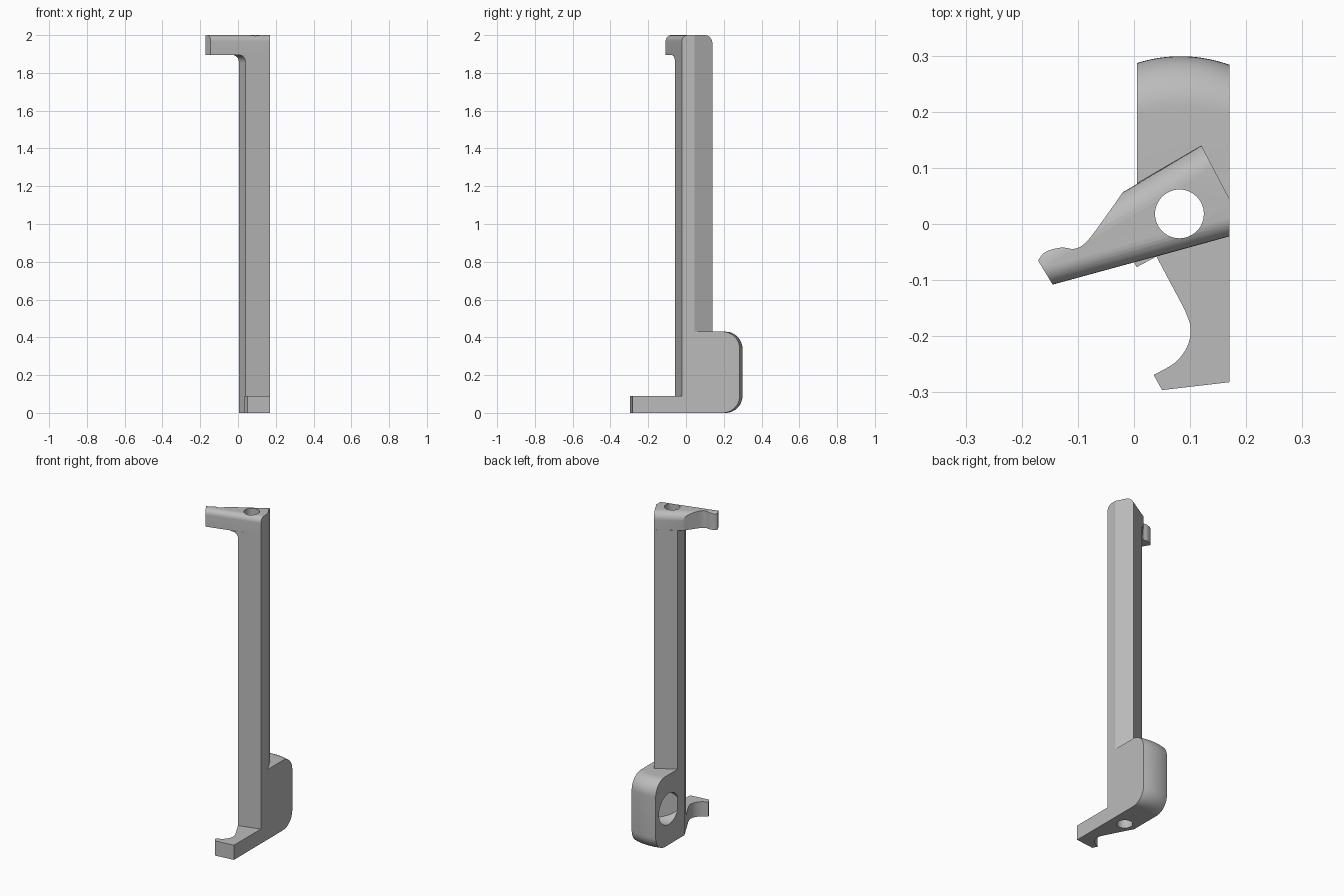
import bpy
import bmesh
from math import sin, cos, pi
from mathutils import Vector

cube = bpy.data.objects.get("Cube")
if cube:
    bpy.data.objects.remove(cube, do_unlink=True)

grey = bpy.data.materials.new("plain grey")
grey.use_nodes = True
grey.diffuse_color = (0.5, 0.5, 0.5, 1)
grey.node_tree.nodes["Principled BSDF"].inputs["Base Color"].default_value = grey.diffuse_color


def make_object(name, bm):
    bmesh.ops.recalc_face_normals(bm, faces=bm.faces)
    mesh = bpy.data.meshes.new(name)
    bm.to_mesh(mesh)
    bm.free()
    mesh.materials.append(grey)
    obj = bpy.data.objects.new(name, mesh)
    bpy.context.collection.objects.link(obj)
    return obj


def loft(sections):
    """Closed solid through matching rings of points."""
    bm = bmesh.new()
    rings = [[bm.verts.new(p) for p in s] for s in sections]
    for a, b in zip(rings, rings[1:]):
        for i in range(len(a)):
            j = (i + 1) % len(a)
            bm.faces.new((a[i], a[j], b[j], b[i]))
    bm.faces.new(rings[0])
    bm.faces.new(rings[-1])
    bmesh.ops.recalc_face_normals(bm, faces=bm.faces)
    return bm


def prism(outline, z0, z1):
    return loft([[(x, y, z) for x, y in outline] for z in (z0, z1)])


def arc(cx, cy, r, start, end, n=12):
    return [(cx + r * cos(start + (end - start) * i / n),
             cy + r * sin(start + (end - start) * i / n)) for i in range(n + 1)]


def smooth_path(points, n=6):
    """Catmull-Rom curve through the points."""
    pts = [Vector(p) for p in points]
    pts = [pts[0]] + pts + [pts[-1]]
    out = []
    for a, b, c, d in zip(pts, pts[1:], pts[2:], pts[3:]):
        for i in range(n):
            t = i / n
            out.append(0.5 * (2 * b + (c - a) * t + (2 * a - 5 * b + 4 * c - d) * t * t
                              + (3 * b - a - 3 * c + d) * t ** 3))
    return [tuple(p) for p in out] + [tuple(pts[-1])]


def cut(obj, cutters):
    for c in cutters:
        mod = obj.modifiers.new("cut", 'BOOLEAN')
        mod.operation = 'DIFFERENCE'
        mod.solver = 'EXACT'
        mod.object = c
    deps = bpy.context.evaluated_depsgraph_get()
    mesh = bpy.data.meshes.new_from_object(obj.evaluated_get(deps))
    obj.modifiers.clear()
    obj.data = mesh


def round_edge(bm, a, b, z, radius):
    """Round the horizontal edge between two plan points."""
    ends = [Vector((*a, z)), Vector((*b, z))]
    edges = [e for e in bm.edges
             if all(min((v.co - p).length for p in ends) < 1e-4 for v in e.verts)]
    bmesh.ops.bevel(bm, geom=edges, offset=radius, segments=8, profile=0.5,
                    affect='EDGES', clamp_overlap=False)


# Shared plan corners
front_left, front_right = (0.04, -0.058), (0.17, -0.022)
side_back, back = (0.17, 0.045), (0.12, 0.14)
left_back, left_front = (0.005, 0.073), (0.005, 0.008)
arm_z = 1.895

# Cutters: vertical bore, side socket, scoop behind the arm
bore = make_object("bore_cutter", prism(arc(0.081, 0.018, 0.0435, 0, 2 * pi, 48)[:-1], -0.1, 2.1))
ring = arc(0.16, 0.22, 0.095, 0, 2 * pi, 48)[:-1]
socket = make_object("socket_cutter", loft([[(x, y, z) for y, z in ring] for x in (-0.1, 0.135)]))
scoop_line = smooth_path([(-0.172, -0.066), (-0.158, -0.05), (-0.13, -0.042), (-0.105, -0.044),
                          (-0.083, -0.03), (-0.05, 0.014), (-0.02, 0.057), (-0.01, 0.075)])
scoop = make_object("scoop_cutter", prism(scoop_line + [(-0.1, 0.2), (-0.3, 0.1), (-0.3, -0.066)], 1.8, 2.1))

# Tall bar
bar = make_object("upright_bar", prism(
    [front_left, front_right, side_back, back, left_back, left_front], 0, arm_z))
cut(bar, [bore])

# Top arm with rounded long edges
tip_front, tip_back = (-0.145, -0.108), (-0.185, -0.042)
bm = prism([tip_front, front_right, side_back, back, tip_back], arm_z, 2)
round_edge(bm, tip_front, front_right, 2, 0.033)
round_edge(bm, back, tip_back, 2, 0.045)
arm = make_object("top_arm", bm)
cut(arm, [scoop, bore])

# Fillet under the arm
out = Vector((-0.88, -0.47))
profile = [(-0.005, arm_z)] + arc(0.04, arm_z - 0.04, 0.04, pi, pi / 2, 8)
fillet = make_object("arm_fillet", loft(
    [[(*(Vector(p) + out * d), z) for d, z in profile] for p in (front_left, left_front)]))

# Lower block with softly bowed, rounded back
block_top, radius, start = 0.43, 0.09, 0.045
sections = []
for i in range(13):
    x = 0.005 + 0.165 * i / 12
    rear = 0.299 - 2 * (x - 0.083) ** 2
    centre = rear - radius
    sections.append([(x, y, z) for y, z in
                     [(start, 0)] + arc(centre, radius, radius, -pi / 2, 0)
                     + arc(centre, block_top - radius, radius, 0, pi / 2)
                     + [(start, block_top)]])
block = make_object("lower_block", loft(sections))
cut(block, [bore, socket])

# Hooked foot
hook = smooth_path([(0.09, -0.152), (0.101, -0.185), (0.095, -0.218),
                    (0.073, -0.247), (0.035, -0.269)])
foot = make_object("hooked_foot", prism(
    [front_left] + hook + [(0.05, -0.296), (0.17, -0.282), front_right], 0, 0.09))

for c in (bore, socket, scoop):
    bpy.data.objects.remove(c, do_unlink=True)

bpy.ops.object.select_all(action='DESELECT')
for obj in (bar, arm, fillet, block, foot):
    obj.select_set(True)
    bpy.context.view_layer.objects.active = obj
bpy.ops.object.shade_smooth_by_angle(angle=pi / 7)
